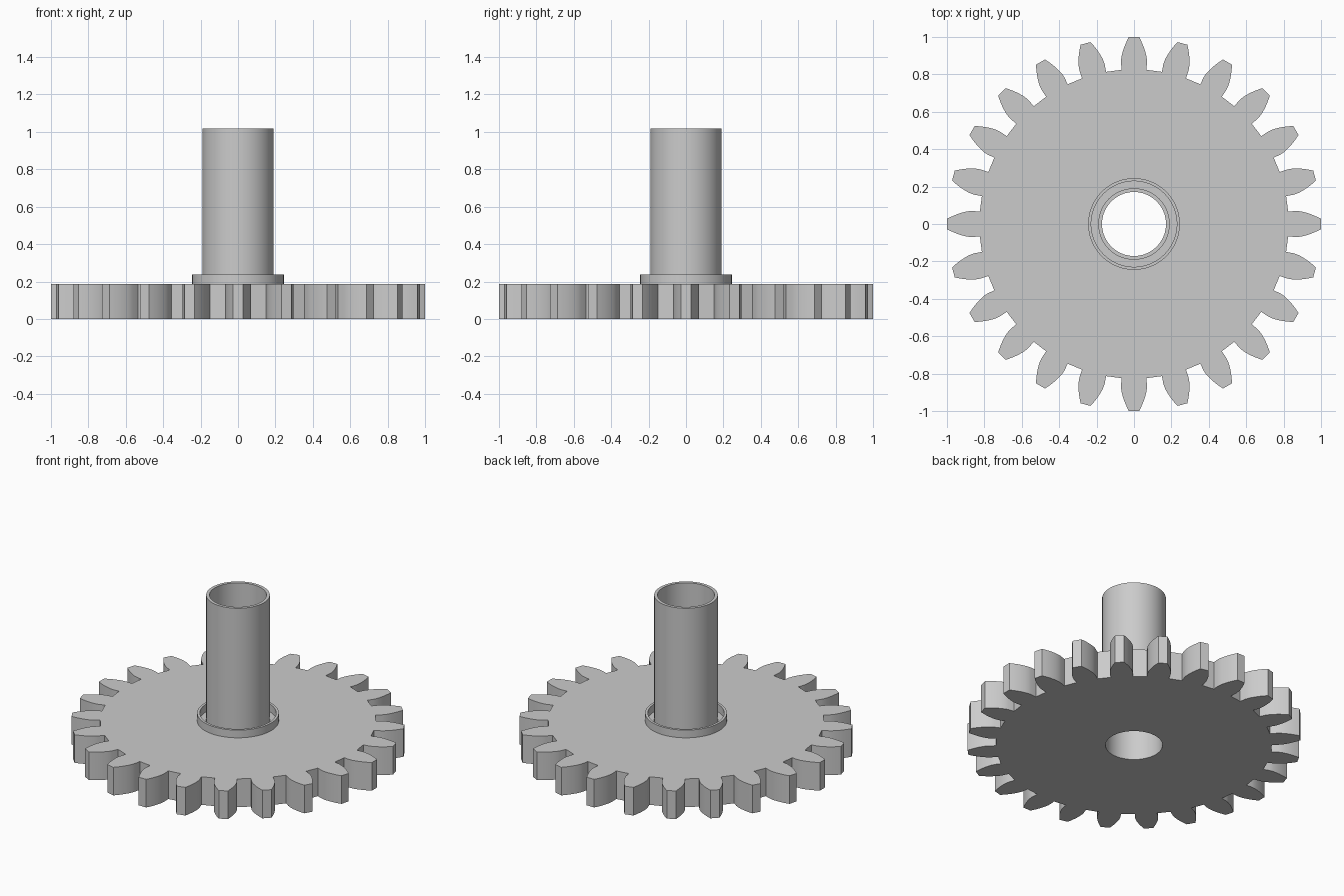
import bpy, bmesh
from math import sin, cos, tan, acos, pi, radians

cube = bpy.data.objects.get("Cube")
if cube:
    bpy.data.objects.remove(cube, do_unlink=True)

TEETH = 24
TIP_R = 1.0
MODULE = 2 * TIP_R / (TEETH + 2)
PITCH_R = MODULE * TEETH / 2
ROOT_R = PITCH_R - 1.25 * MODULE
BASE_R = PITCH_R * cos(radians(20))
BORE_R = 0.171
THICK = 0.186
SEGS = 96

grey = bpy.data.materials.new("light_grey")
grey.use_nodes = True
color = (0.6, 0.6, 0.6, 1)
grey.diffuse_color = color
grey.node_tree.nodes["Principled BSDF"].inputs["Base Color"].default_value = color


def finish(name, bm):
    bmesh.ops.recalc_face_normals(bm, faces=bm.faces)
    mesh = bpy.data.meshes.new(name)
    bm.to_mesh(mesh)
    bm.free()
    mesh.materials.append(grey)
    obj = bpy.data.objects.new(name, mesh)
    bpy.context.collection.objects.link(obj)
    bpy.ops.object.select_all(action='DESELECT')
    obj.select_set(True)
    bpy.context.view_layer.objects.active = obj
    bpy.ops.object.shade_smooth_by_angle(angle=radians(30))
    return obj


def involute(radius):
    p = acos(min(1, BASE_R / radius))
    return tan(p) - p


def tooth_points():
    """Radius and angle pairs across one tooth, root to root."""
    half = pi / (2 * TEETH) + involute(PITCH_R)
    steps = 7
    flank = [(ROOT_R, half)]
    for i in range(steps + 1):
        r = BASE_R + (TIP_R - BASE_R) * i / steps
        flank.append((r, half - involute(r)))
    return [(r, -a) for r, a in flank] + flank[::-1]


def loop_edges(bm, polar):
    verts = [bm.verts.new((r * cos(a), r * sin(a), 0)) for r, a in polar]
    return [bm.edges.new((v, verts[i - 1])) for i, v in enumerate(verts)]


def lathe(name, profile):
    """Revolve an open radius/height profile around the z axis."""
    bm = bmesh.new()
    rings = [[bm.verts.new((r * cos(2 * pi * i / SEGS), r * sin(2 * pi * i / SEGS), z))
              for i in range(SEGS)] for r, z in profile]
    for lower, upper in zip(rings, rings[1:]):
        for i in range(SEGS):
            bm.faces.new((lower[i - 1], lower[i], upper[i], upper[i - 1]))
    return finish(name, bm)


# Toothed wheel with a through bore
bm = bmesh.new()
outline = [(r, a + 2 * pi * t / TEETH) for t in range(TEETH) for r, a in tooth_points()]
bore = [(BORE_R, 2 * pi * i / SEGS) for i in range(SEGS)]
edges = loop_edges(bm, outline) + loop_edges(bm, bore)
bmesh.ops.triangle_fill(bm, edges=edges, use_beauty=True)
result = bmesh.ops.extrude_face_region(bm, geom=bm.faces[:], use_keep_orig=True)
top = [g for g in result["geom"] if isinstance(g, bmesh.types.BMVert)]
bmesh.ops.translate(bm, verts=top, vec=(0, 0, THICK))
finish("gear_wheel", bm)

# Hollow shaft and the thin collar around its foot
lathe("shaft_tube", [(BORE_R, THICK), (BORE_R, 1.018), (0.191, 1.018), (0.191, THICK)])
lathe("collar_ring", [(0.229, THICK), (0.229, 0.237), (0.245, 0.237), (0.245, THICK)])
